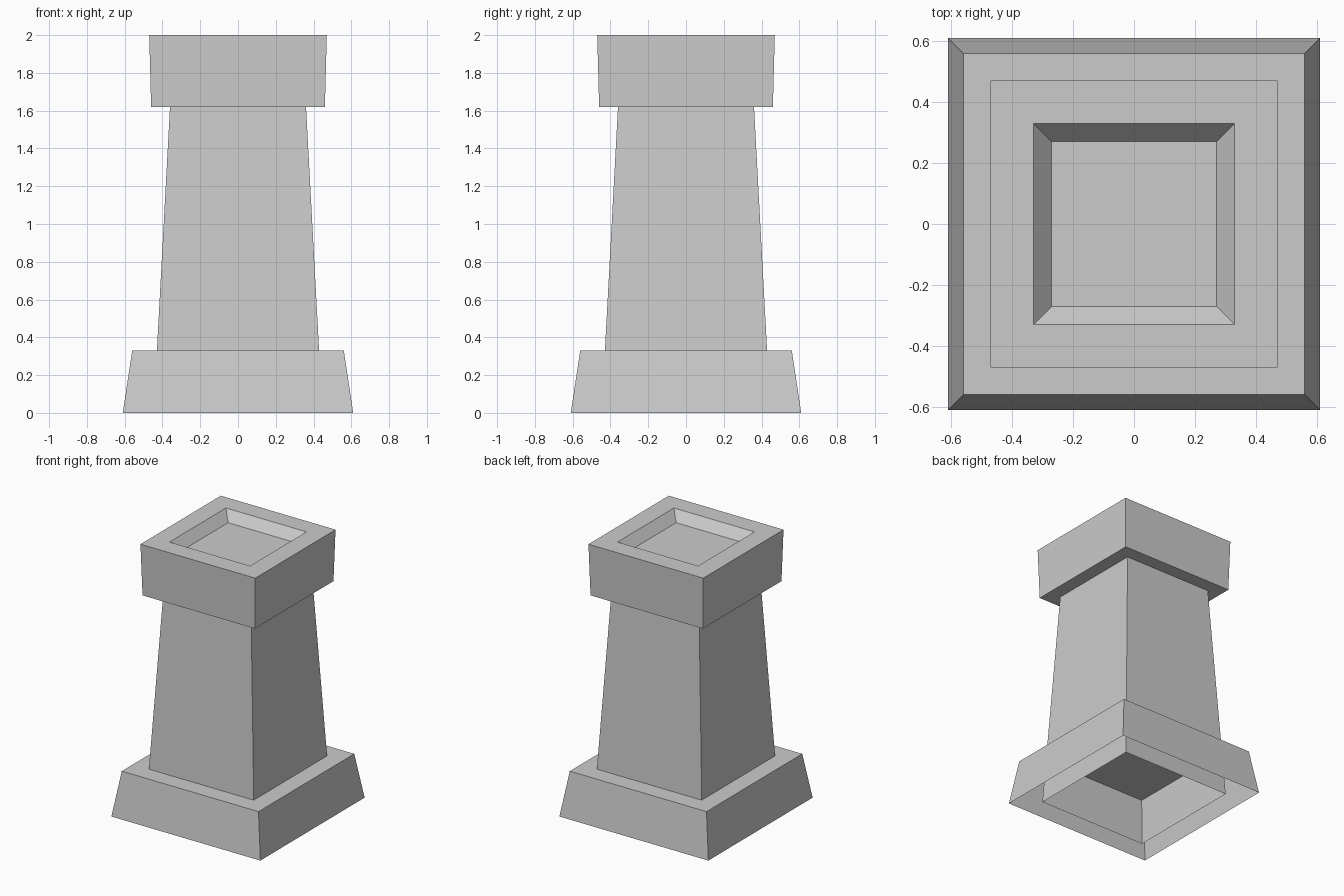
import bpy
import bmesh

if "Cube" in bpy.data.objects:
    bpy.data.objects.remove(bpy.data.objects["Cube"], do_unlink=True)

# Single stone colour
stone = bpy.data.materials.new("grey_stone")
stone.use_nodes = True
colour = (0.6, 0.6, 0.6, 1)
stone.diffuse_color = colour
stone.node_tree.nodes["Principled BSDF"].inputs["Base Color"].default_value = colour


def square_loft(name, sections, cap_bottom):
    """Join square sections given as (half width, height); close the last one."""
    bm = bmesh.new()
    rings = []
    for half, z in sections:
        corners = ((-half, -half), (half, -half), (half, half), (-half, half))
        rings.append([bm.verts.new((x, y, z)) for x, y in corners])
    for low, high in zip(rings, rings[1:]):
        for i in range(4):
            j = (i + 1) % 4
            bm.faces.new((low[i], low[j], high[j], high[i]))
    bm.faces.new(rings[-1])
    if cap_bottom:
        bm.faces.new(rings[0][::-1])
    mesh = bpy.data.meshes.new(name)
    bm.to_mesh(mesh)
    bm.free()
    mesh.materials.append(stone)
    obj = bpy.data.objects.new(name, mesh)
    bpy.context.collection.objects.link(obj)
    return obj


# Flared foot, hollow underneath
square_loft("base", [(0.61, 0), (0.56, 0.33)], False)

# Tapered shaft running down through the base, open at the ground
square_loft("shaft", [(0.447, 0), (0.36, 1.62)], False)

# Block on top with a shallow sloped recess
square_loft("capital", [(0.46, 1.62), (0.47, 2), (0.33, 2), (0.27, 1.93)], True)
